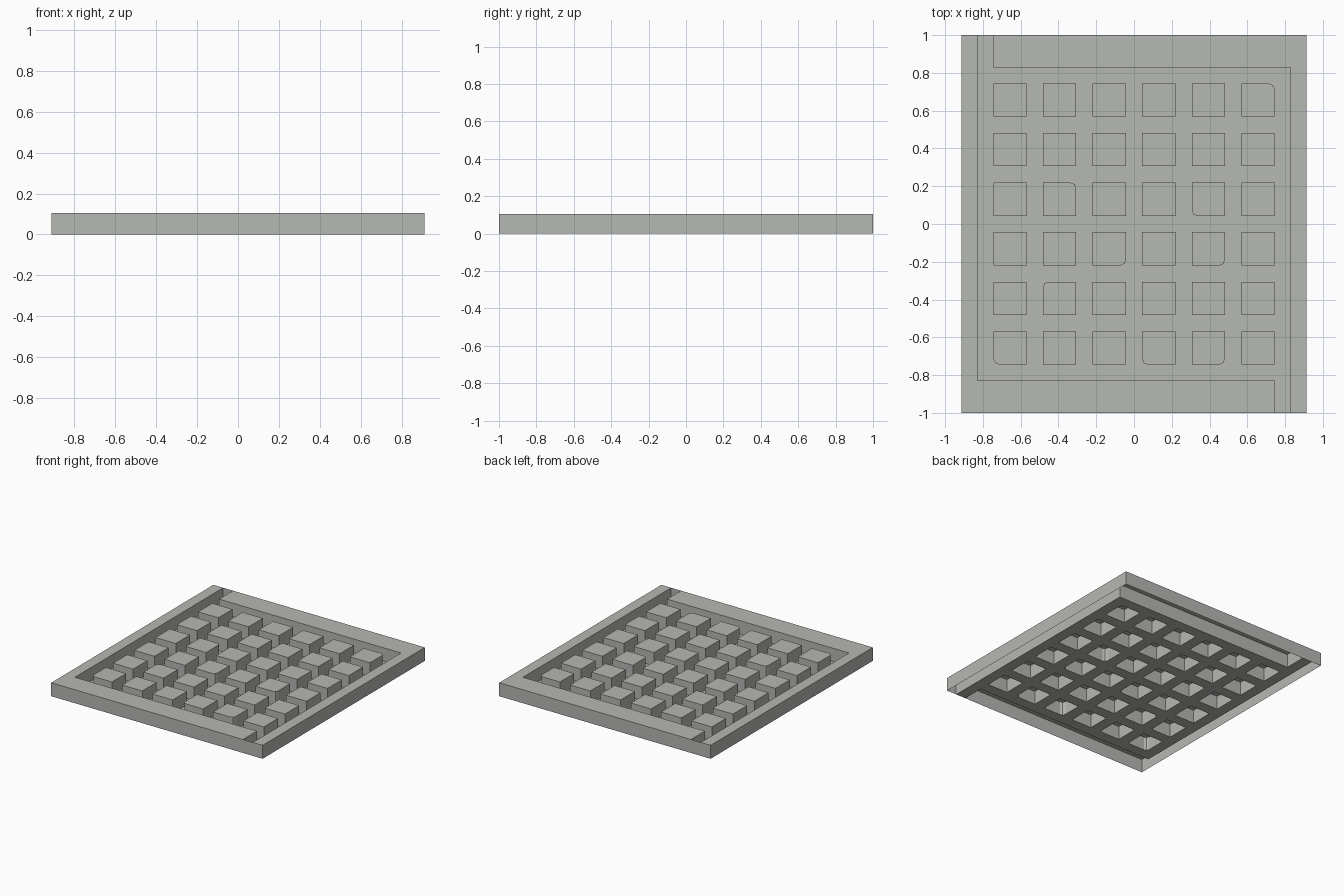
import bpy, bmesh

if "Cube" in bpy.data.objects:
    bpy.data.objects.remove(bpy.data.objects["Cube"])

H = 0.105            # overall height
X, Y = 0.913, 1.0    # outer half sizes
E = 0.828            # inner edge of the border
G = 0.743            # edge of the corner openings and of the block grid
SIZE, PITCH, CUT = 0.175, 0.2622, 0.027

mat = bpy.data.materials.new("warm grey")
mat.diffuse_color = (0.47, 0.48, 0.45, 1)
mat.use_nodes = True
mat.node_tree.nodes["Principled BSDF"].inputs["Base Color"].default_value = mat.diffuse_color


def finish(name, bm):
    bmesh.ops.remove_doubles(bm, verts=bm.verts, dist=1e-5)
    me = bpy.data.meshes.new(name)
    bm.to_mesh(me)
    bm.free()
    me.materials.append(mat)
    bpy.context.collection.objects.link(bpy.data.objects.new(name, me))


def poly(bm, pts, z):
    return bm.faces.new([bm.verts.new((x, y, z)) for x, y in pts])


def walls(bm, pts, closed=True):
    # vertical sheet walls standing on a counter-clockwise outline
    n = len(pts)
    for i in range(n if closed else n - 1):
        a, b = pts[i], pts[(i + 1) % n]
        bm.faces.new([bm.verts.new(c) for c in
                      ((*a, 0), (*b, 0), (*b, H), (*a, H))])


# hollow border: outer skirt plus two L-shaped tops with inner walls
bm = bmesh.new()
walls(bm, [(-X, -Y), (X, -Y), (X, Y), (-X, Y)])
half = [(G, -Y), (G, -E), (-E, -E), (-E, Y)]
for s in (1, -1):
    inner = [(s * x, s * y) for x, y in half]
    poly(bm, inner + [(-s * X, s * Y), (-s * X, -s * Y)], H)
    walls(bm, inner, False)
finish("border", bm)

# block outlines; a few have one clipped corner (0=SW, 1=SE, 2=NE, 3=NW)
clipped = {(5, 5): 2, (1, 3): 2, (4, 3): 0, (2, 2): 1, (4, 2): 1,
           (1, 1): 3, (0, 0): 0, (3, 0): 0, (4, 0): 1}
outlines = []
for i in range(6):
    for j in range(6):
        x0, y0 = -G + PITCH * i, -G + PITCH * j
        x1, y1 = x0 + SIZE, y0 + SIZE
        corners = [(x0, y0), (x1, y0), (x1, y1), (x0, y1)]
        k = clipped.get((i, j))
        pts = []
        for n, (x, y) in enumerate(corners):
            if n != k:
                pts.append((x, y))
                continue
            dx = CUT if x == x0 else -CUT
            dy = CUT if y == y0 else -CUT
            pair = [(x, y + dy), (x + dx * 0.29, y + dy * 0.29), (x + dx, y)]
            pts += pair if n in (0, 2) else pair[::-1]
        outlines.append(pts)

# raised blocks, open underneath
bm = bmesh.new()
for pts in outlines:
    poly(bm, pts, H)
    walls(bm, pts)
finish("raised_blocks", bm)

# floor sheet with an opening under each block
bm = bmesh.new()
edges = []
floor = half + [(-x, -y) for x, y in half]
for pts in [floor] + outlines:
    vs = [bm.verts.new((x, y, 0)) for x, y in pts]
    edges += [bm.edges.new((vs[n - 1], vs[n])) for n in range(len(vs))]
bmesh.ops.triangle_fill(bm, edges=edges, use_beauty=True, normal=(0, 0, 1))
finish("floor_sheet", bm)
